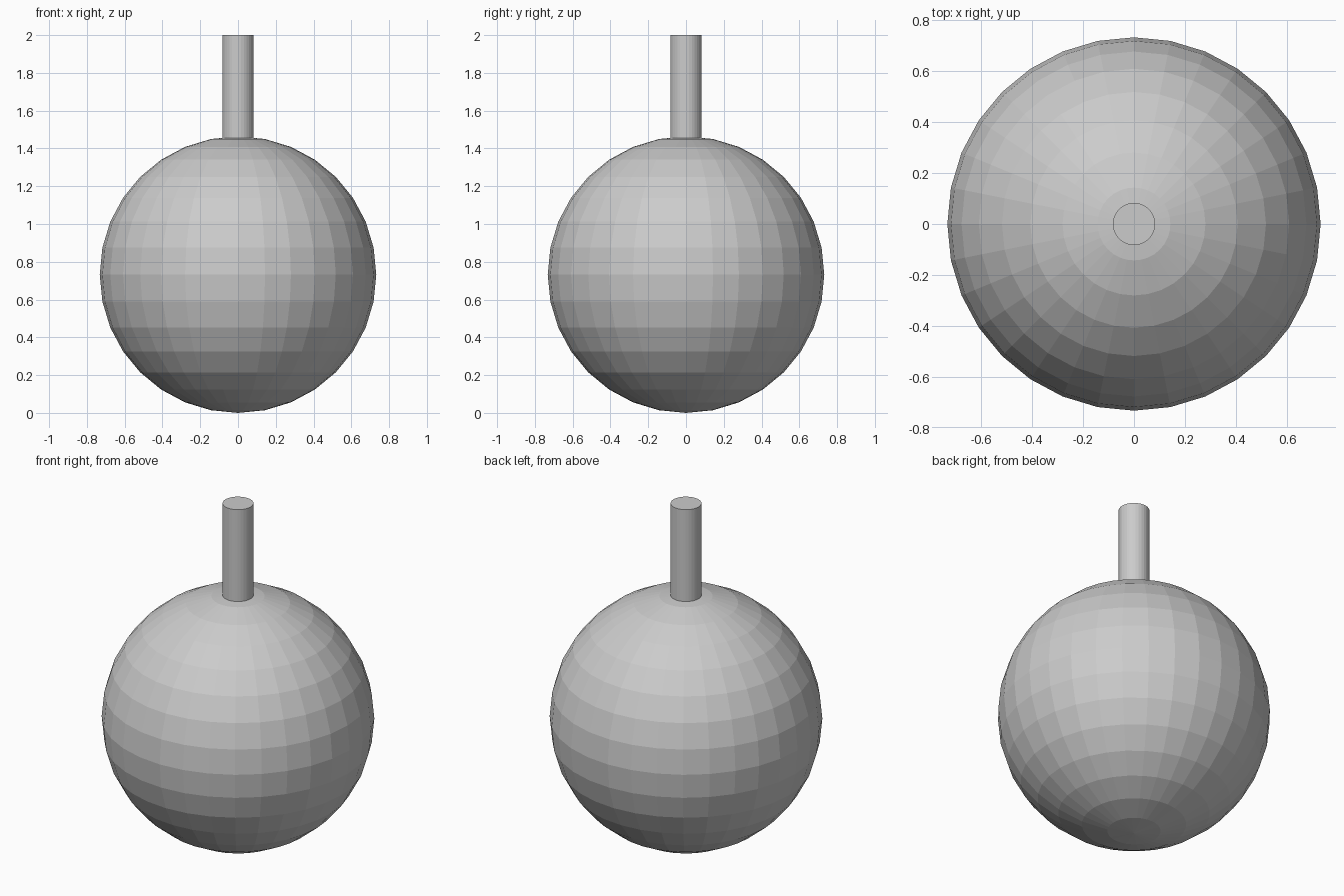
import bpy

if "Cube" in bpy.data.objects:
    bpy.data.objects.remove(bpy.data.objects["Cube"])

R = 0.732          # ball radius
STEM_R = 0.083     # stem radius
STEM_BOTTOM, STEM_TOP = 1.42, 2.0

# Faceted ball resting on the ground
bpy.ops.mesh.primitive_uv_sphere_add(segments=32, ring_count=16, radius=R, location=(0, 0, R))
ball = bpy.context.object
ball.name = "ball"
bpy.ops.object.shade_flat()

# Upright stem sunk slightly into the top of the ball
bpy.ops.mesh.primitive_cylinder_add(vertices=32, radius=STEM_R, depth=STEM_TOP - STEM_BOTTOM,
                                    location=(0, 0, (STEM_TOP + STEM_BOTTOM) / 2))
stem = bpy.context.object
stem.name = "stem"
bpy.ops.object.shade_flat()
